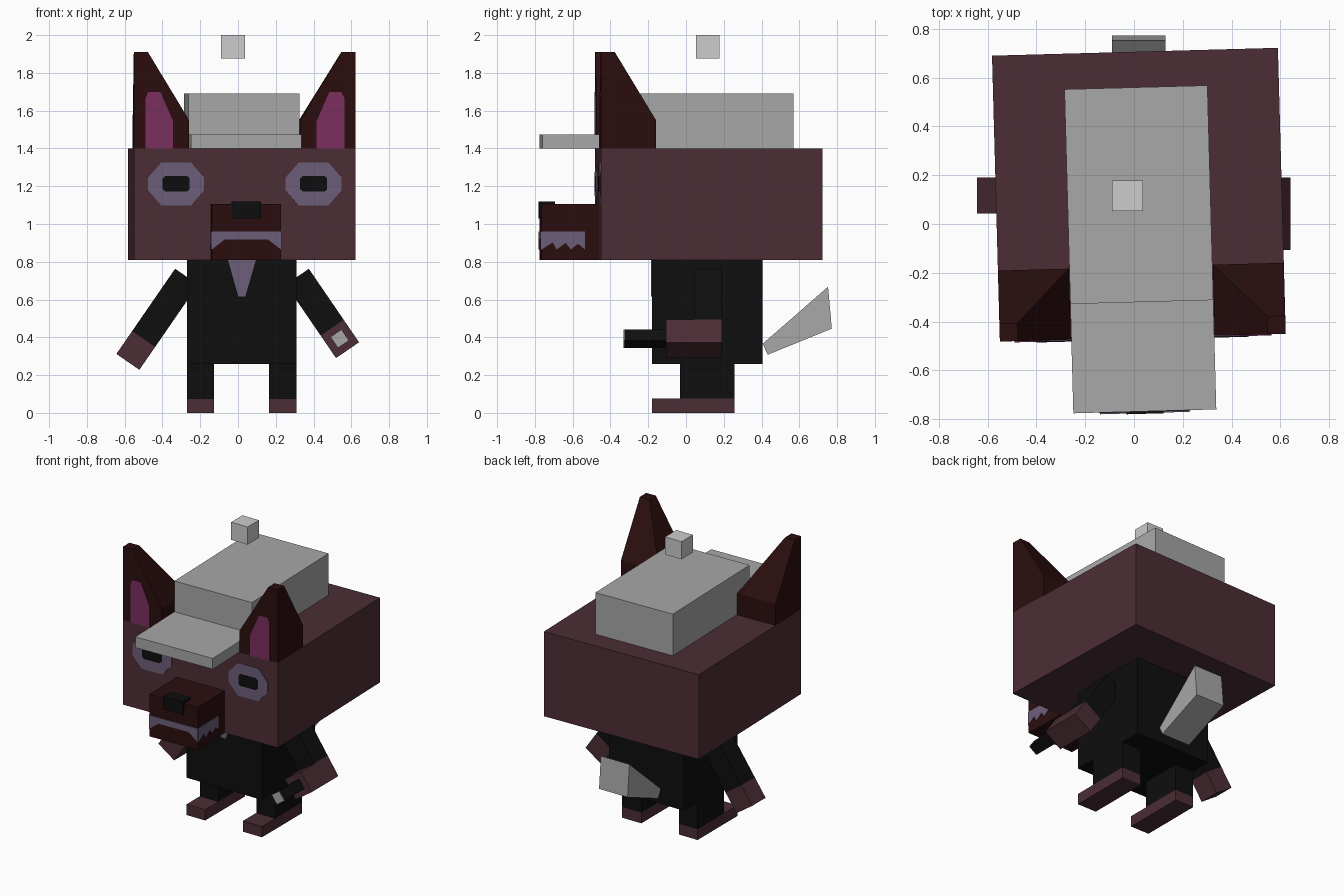
import bpy, bmesh, math
from mathutils import Matrix, Vector

if "Cube" in bpy.data.objects:
    bpy.data.objects.remove(bpy.data.objects["Cube"])


def srgb(c):
    c /= 255
    return c / 12.92 if c <= 0.04045 else ((c + 0.055) / 1.055) ** 2.4


def material(name, r, g, b):
    m = bpy.data.materials.new(name)
    m.diffuse_color = (srgb(r), srgb(g), srgb(b), 1)
    m.use_nodes = True
    m.node_tree.nodes["Principled BSDF"].inputs["Base Color"].default_value = m.diffuse_color
    return m


FUR = material("plum fur", 76, 45, 53)
DARK = material("dark brown", 43, 14, 15)
BLACK = material("black", 14, 14, 14)
PALE = material("pale lavender", 108, 94, 121)
PINK = material("ear pink", 123, 47, 95)
GREY = material("mid grey", 168, 168, 168)
LIGHT = material("light grey", 204, 204, 204)

# The head and everything on it is turned slightly to the side
HEAD = Matrix.Translation((0.02, 0.12, 0)) @ Matrix.Rotation(math.radians(1.57), 4, 'Z')
WORLD = Matrix.Identity(4)


def loft(name, rings, mat, frame=WORLD):
    """Closed solid through rings that have equal point counts."""
    bm = bmesh.new()
    vs = [[bm.verts.new(p) for p in ring] for ring in rings]
    n = len(vs[0])
    bm.faces.new(vs[0])
    bm.faces.new(vs[-1])
    for a, b in zip(vs, vs[1:]):
        for i in range(n):
            j = (i + 1) % n
            bm.faces.new((a[i], a[j], b[j], b[i]))
    bmesh.ops.recalc_face_normals(bm, faces=bm.faces)
    me = bpy.data.meshes.new(name)
    bm.to_mesh(me)
    bm.free()
    me.materials.append(mat)
    ob = bpy.data.objects.new(name, me)
    ob.matrix_world = frame
    bpy.context.collection.objects.link(ob)
    return ob


def rect(x0, x1, y0, y1, z):
    return [(x0, y0, z), (x1, y0, z), (x1, y1, z), (x0, y1, z)]


def box(name, x0, x1, y0, y1, z0, z1, mat, frame=WORLD):
    return loft(name, [rect(x0, x1, y0, y1, z) for z in (z0, z1)], mat, frame)


def prism_y(name, pts, y0, y1, mat, frame=WORLD):
    return loft(name, [[(x, y, z) for x, z in pts] for y in (y0, y1)], mat, frame)


def prism_x(name, pts, x0, x1, mat, frame=WORLD):
    return loft(name, [[(x, y, z) for y, z in pts] for x in (x0, x1)], mat, frame)


def octagon(cx, cz, w, h, cut_x, cut_z):
    return [(cx + sx * a, cz + sz * b) for sx, sz, pts in (
        (1, 1, ((w, h - cut_z), (w - cut_x, h))), (-1, 1, ((w - cut_x, h), (w, h - cut_z))),
        (-1, -1, ((w, h - cut_z), (w - cut_x, h))), (1, -1, ((w - cut_x, h), (w, h - cut_z))))
        for a, b in pts]


# Head block
H = 0.586
box("head", -H, H, -H, H, 0.81, 1.40, FUR, HEAD)

for s, side in ((-1, "left"), (1, "right")):
    # Ear: short block tapering to its outer front corner
    loft(side + "_ear", [rect(s * H, s * (H - w), -H, -H + w, z)
                         for w, z in ((0.291, 1.40), (0.291, 1.55), (0.073, 1.91))], DARK, HEAD)
    ear = [(0.527, 1.40), (0.527, 1.665), (0.511, 1.70), (0.448, 1.70), (0.38, 1.545), (0.38, 1.40)]
    prism_y(side + "_inner_ear", [(s * x, z) for x, z in ear], -H - 0.005, -H, PINK, HEAD)
    # Eye patch and pupil
    prism_y(side + "_eye", octagon(s * 0.364, 1.212, 0.148, 0.114, 0.07, 0.08),
            -H - 0.004, -H, PALE, HEAD)
    prism_y(side + "_pupil", octagon(s * 0.364, 1.213, 0.071, 0.04, 0.012, 0.012),
            -H - 0.008, -H, BLACK, HEAD)
    # Side teeth
    teeth = [(-0.89, 0.96), (-0.66, 0.96), (-0.66, 0.865), (-0.697, 0.895), (-0.735, 0.865),
             (-0.762, 0.90), (-0.81, 0.865), (-0.832, 0.902), (-0.89, 0.865)]
    prism_x(side + "_teeth", teeth, s * 0.182, s * 0.187, PALE, HEAD)

# Snout, nose and front teeth
box("snout", -0.183, 0.183, -0.89, -H, 0.81, 1.105, DARK, HEAD)
box("nose", -0.076, 0.076, -0.898, -0.815, 1.03, 1.12, BLACK, HEAD)
prism_y("front_teeth", [(-0.183, 0.96), (0.183, 0.96), (0.183, 0.865), (0.115, 0.918),
                        (-0.115, 0.918), (-0.183, 0.865)], -0.895, -0.889, PALE, HEAD)

# Cap crown, brim and floating button
box("cap_crown", -0.293, 0.293, -0.44, 0.44, 1.40, 1.69, GREY, HEAD)
box("cap_brim", -0.293, 0.293, -0.888, -0.44, 1.40, 1.475, GREY, HEAD)
box("cap_button", -0.09, 0.037, 0.053, 0.178, 1.877, 2.0, LIGHT)

# Torso and shirt front
box("torso", -0.27, 0.311, -0.18, 0.406, 0.26, 0.81, BLACK)
prism_y("shirt_front", [(-0.053, 0.81), (0.095, 0.81), (0.038, 0.615), (0.002, 0.615)],
        -0.186, -0.18, PALE)

# Legs and feet
for side, x0, x1 in (("left", -0.27, -0.127), ("right", 0.164, 0.311)):
    box(side + "_leg", x0, x1, -0.033, 0.258, 0.075, 0.26, BLACK)
    box(side + "_foot", x0, x1, -0.18, 0.258, 0, 0.075, FUR)


def strip(a, b, w):
    """Rectangle of half width w running from a to b in the front plane."""
    a, b = Vector(a), Vector(b)
    d = (b - a).normalized()
    n = Vector((-d.y, d.x)) * w
    return [tuple(p) for p in (a + n, b + n, b - n, a - n)]


# Slanted arms; the right hand reaches further forward
for side, tip, shoulder, front in (("left", (-0.583, 0.27), (-0.272, 0.721), 0.043),
                                   ("right", (0.58, 0.332), (0.314, 0.721), -0.106)):
    t, sh = Vector(tip), Vector(shoulder)
    d = (sh - t).normalized()
    wrist = t + d * 0.147
    prism_y(side + "_sleeve", strip(wrist, sh, 0.074), 0.043, 0.19, BLACK)
    prism_y(side + "_hand", strip(t, wrist, 0.074), front, 0.19, FUR)
    if side == "right":
        # Held rod with a grey end
        c = t + d * 0.0735
        rod = strip(c - d * 0.035, c + d * 0.035, 0.035)
        prism_y("held_rod", rod, -0.325, -0.10, BLACK)
        prism_y("rod_end", rod, -0.33, -0.325, GREY)

# Flared wedge tail
prism_x("tail", [(0.406, 0.366), (0.433, 0.308), (0.772, 0.446), (0.752, 0.668)],
        -0.09, 0.13, GREY)
